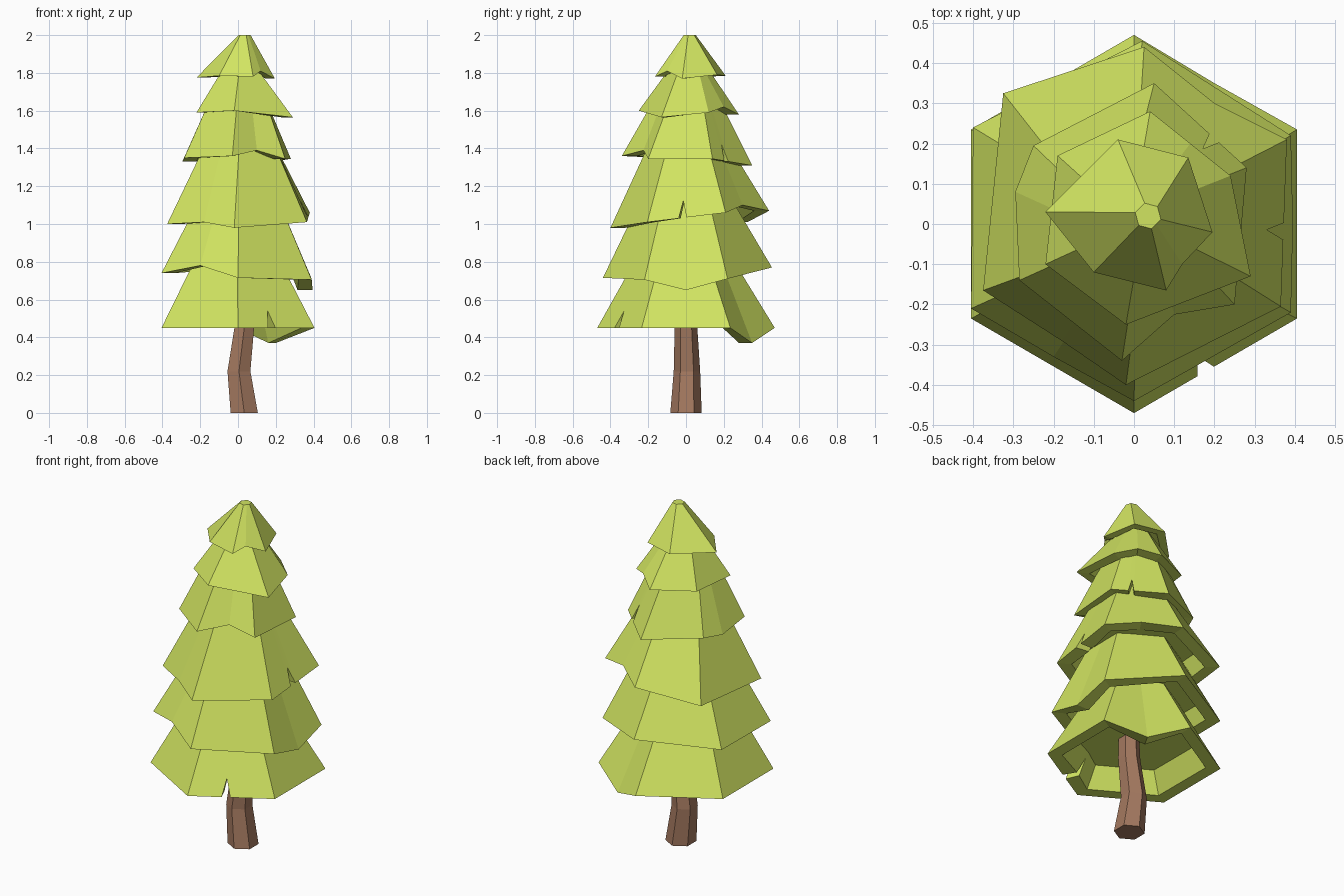
import bpy, bmesh, math
from mathutils import Vector

if "Cube" in bpy.data.objects:
    bpy.data.objects.remove(bpy.data.objects["Cube"])


def material(name, color):
    m = bpy.data.materials.new(name)
    m.diffuse_color = (*color, 1)
    m.use_nodes = True
    m.node_tree.nodes["Principled BSDF"].inputs["Base Color"].default_value = m.diffuse_color
    return m


LEAF = material("leaf_green", (0.64, 0.78, 0.12))
BARK = material("bark_brown", (0.37, 0.19, 0.115))


def hexagon(cx, cy, z, r, start=-90):
    return [Vector((cx + r * math.cos(math.radians(start + 60 * i)),
                    cy + r * math.sin(math.radians(start + 60 * i)), z)) for i in range(6)]


def loft(name, rings, mat):
    """Closed flat-shaded solid through a stack of equal-length rings."""
    bm = bmesh.new()
    vs = [[bm.verts.new(p) for p in ring] for ring in rings]
    n = len(rings[0])
    for a, b in zip(vs, vs[1:]):
        for j in range(n):
            k = (j + 1) % n
            bm.faces.new((a[j], a[k], b[k], b[j]))
    bm.faces.new(vs[0])
    bm.faces.new(vs[-1])
    bmesh.ops.recalc_face_normals(bm, faces=bm.faces[:])
    me = bpy.data.meshes.new(name)
    bm.to_mesh(me)
    bm.free()
    me.materials.append(mat)
    ob = bpy.data.objects.new(name, me)
    bpy.context.collection.objects.link(ob)
    return ob


def tier(name, corners, top, mids={}, notch={}, start=-90, inset=0.08):
    """Six-sided skirt with a hollow underside.
    mids: edge -> bent midpoint; notch: edge -> position of a small V cut."""
    corners = [Vector(c) for c in corners]
    top6 = hexagon(*top, start=start)
    rim, crown = [], []
    for e in range(6):
        a, b = corners[e], corners[(e + 1) % 6]
        ta, tb = top6[e], top6[(e + 1) % 6]
        rim.append(a)
        crown.append(ta)
        if e in mids:
            rim.append(Vector(mids[e]))
            crown.append(ta.lerp(tb, 0.5))
        if e in notch:
            for t, h in ((-0.05, 0), (0, 0.09), (0.05, 0)):
                t += notch[e]
                p, q = a.lerp(b, t), ta.lerp(tb, t)
                rim.append(p.lerp(q, h / (q.z - p.z)))
                crown.append(q)
    ceiling_z = min(c.z for c in corners) + 0.12
    inner, ceiling = [], []
    for p, q in zip(rim, crown):
        d = Vector((top[0] - p.x, top[1] - p.y, 0)).normalized() * inset
        inner.append(p + d)
        c = p.lerp(q, (ceiling_z - p.z) / (q.z - p.z)) + d
        ceiling.append(c)
    return loft(name, [crown, rim, inner, ceiling], LEAF)


# Bent trunk
loft("trunk", [hexagon(0.033, 0, 0, 0.083), hexagon(0.005, 0.005, 0.22, 0.07),
               hexagon(0.033, 0, 0.45, 0.06), hexagon(0.035, 0, 0.6, 0.055)], BARK)

# Foliage tiers, bottom to top
tier("foliage_tier_1",
     [(0, -.47, .45), (.405, -.235, .45), (.405, .235, .45),
      (0, .47, .45), (-.405, .235, .45), (-.405, -.235, .45)],
     (-.005, -.01, .85, .235), mids={2: (.2, .35, .37)}, notch={0: .44})
tier("foliage_tier_2",
     [(0, -.44, .715), (.39, -.22, .705), (.39, .22, .71),
      (.02, .455, .77), (-.4, .24, .74), (-.405, -.21, .74)],
     (.005, 0, 1.15, .23), mids={1: (.395, 0, .65), 5: (-.2, -.33, .78)})
tier("foliage_tier_3",
     [(-.02, -.4, .98), (.365, -.205, 1.01), (.38, .21, 1.06),
      (.025, .44, 1.07), (-.325, .325, 1.01), (-.375, -.165, 1.0)],
     (.01, .01, 1.47, .185), mids={2: (.2, .3, 1.1), 5: (-.18, -.29, 1.01)}, notch={1: .45})
tier("foliage_tier_4",
     [(-.03, -.34, 1.36), (.25, -.2, 1.345), (.28, .14, 1.345),
      (.05, .35, 1.31), (-.25, .195, 1.34), (-.285, -.14, 1.35)],
     (0, .005, 1.7, .15), mids={0: (.1, -.225, 1.39), 4: (-.295, .08, 1.33)}, notch={2: .35})
tier("foliage_tier_5",
     [(-.02, -.25, 1.6), (.29, -.13, 1.565), (.24, .12, 1.59),
      (.04, .28, 1.58), (-.19, .17, 1.59), (-.22, -.1, 1.59)],
     (.01, .015, 1.84, .09), mids={2: (.14, .2, 1.62)}, inset=.07)
tier("foliage_tip",
     [(.08, -.165, 1.78), (.195, -.02, 1.77), (.135, .165, 1.79),
      (-.04, .21, 1.785), (-.22, .03, 1.775), (-.1, -.12, 1.785)],
     (.035, .02, 2.0, .033), mids={0: (.12, -.1, 1.81)}, start=-75, inset=.05)
